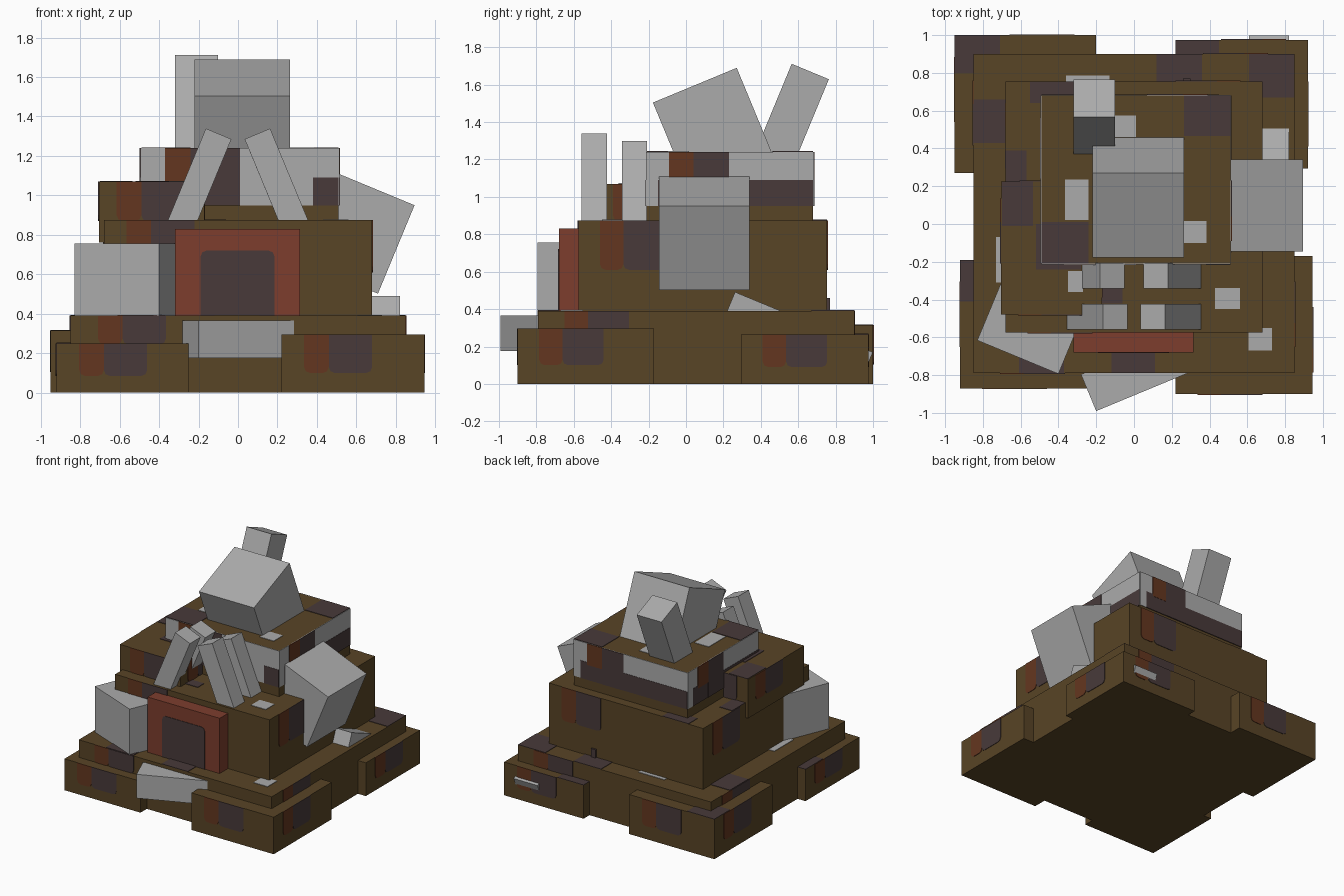
import bpy, bmesh, math
from mathutils import Vector

cube = bpy.data.objects.get("Cube")
if cube:
    bpy.data.objects.remove(cube, do_unlink=True)


def material(name, r, g, b):
    m = bpy.data.materials.new(name)
    m.use_nodes = True
    m.diffuse_color = (r, g, b, 1)
    m.node_tree.nodes["Principled BSDF"].inputs["Base Color"].default_value = (r, g, b, 1)
    return m


BROWN = material("brown earth", 0.098, 0.058, 0.019)
GREY = material("grey stone", 0.41, 0.41, 0.41)
RED = material("red clay", 0.205, 0.048, 0.027)
DARK = material("dark umber", 0.065, 0.042, 0.042)
RUST = material("rust", 0.127, 0.037, 0.014)
PLATE = 0.004


def block(name, mat, center, size, rot=(0, 0, 0), round_axis=None, round_end=0):
    """Box; round_axis softens the upper (1) or lower (-1) corners of a plate."""
    bm = bmesh.new()
    bmesh.ops.create_cube(bm, size=1)
    bmesh.ops.scale(bm, vec=Vector(size), verts=bm.verts)
    if round_axis is not None:
        edges = [e for e in bm.edges
                 if abs((e.verts[0].co - e.verts[1].co)[round_axis]) > 1e-4
                 and all(abs(v.co[i] - e.verts[0].co[i]) < 1e-4
                         for v in e.verts for i in range(3) if i != round_axis)
                 and e.verts[0].co.z * round_end > 0]
        bmesh.ops.bevel(bm, geom=edges, offset=0.03, segments=2, profile=0.5, affect='EDGES')
    me = bpy.data.meshes.new(name)
    bm.to_mesh(me)
    bm.free()
    me.materials.append(mat)
    ob = bpy.data.objects.new(name, me)
    ob.location = center
    ob.rotation_euler = [math.radians(a) for a in rot]
    bpy.context.collection.objects.link(ob)
    return ob


def span(name, mat, x, y, z, **kw):
    return block(name, mat, [sum(s) / 2 for s in (x, y, z)],
                 [s[1] - s[0] for s in (x, y, z)], **kw)


def side_plate(name, mat, x, y, side, start, end, z, lift=1, soft=False):
    """Thin plate on one side, measured from its left end as seen from outside."""
    t = PLATE * lift
    kw = dict(round_axis=1 if side in ("front", "back") else 0, round_end=-1) if soft else {}
    if side == "front":
        span(name, mat, (x[0] + start, x[0] + end), (y[0] - t, y[0]), z, **kw)
    elif side == "back":
        span(name, mat, (x[1] - end, x[1] - start), (y[1], y[1] + t), z, **kw)
    elif side == "right":
        span(name, mat, (x[1], x[1] + t), (y[0] + start, y[0] + end), z, **kw)
    else:
        span(name, mat, (x[0] - t, x[0]), (y[1] - end, y[1] - start), z, **kw)


SIDES = ("front", "right", "back", "left")


def tier(name, x, y, z, depth, start=0.115):
    span(name, BROWN, x, y, z)
    for s in SIDES:
        low = z[1] - depth
        side_plate(name + "_rust_" + s, RUST, x, y, s, start, start + 0.125, (low, z[1]), soft=True)
        side_plate(name + "_dark_" + s, DARK, x, y, s, start + 0.125, start + 0.345,
                   (low, z[1]), soft=True)


# stepped mound
tier("base", (-0.85, 0.85), (-0.79, 0.9), (0, 0.39), 0.145, 0.14)
tier("front_left_slab", (0.22, 0.945), (-0.9, -0.17), (0, 0.295), 0.195)
tier("front_right_slab", (-0.92, -0.25), (-0.87, -0.19), (0, 0.25), 0.165)
tier("back_right_slab", (-0.95, -0.2), (0.27, 1.0), (0, 0.315), 0.21)
tier("back_left_slab", (0.22, 0.92), (0.295, 0.975), (0, 0.265), 0.175)
tier("middle", (-0.68, 0.68), (-0.575, 0.755), (0.38, 0.875), 0.265)
tier("side_ledge", (-0.705, -0.17), (-0.48, 0.225), (0.76, 1.07), 0.2, 0.09)

# top tier with stone band, dark footing and patches
TX, TY = (-0.49, 0.51), (-0.21, 0.68)
span("top_tier", BROWN, TX, TY, (0.86, 1.24))
for s in SIDES:
    width = 1.0 if s in ("front", "back") else 0.89
    side_plate("stone_band_" + s, GREY, TX, TY, s, 0, width, (0.95, 1.24))
    side_plate("footing_" + s, DARK, TX, TY, s, 0.87 if s == "front" else 0.06, width,
               (0.95, 1.09), 1.5)
    side_plate("band_rust_" + s, RUST, TX, TY, s, 0.12, 0.25, (1.07, 1.24), 2)
    side_plate("band_dark_" + s, DARK, TX, TY, s, 0.25, 0.5 if s == "front" else 0.44,
               (0.95, 1.24), 2)

# flat patches on the upper surfaces: material, height, x range, y range
for i, (mat, z, x0, x1, y0, y1) in enumerate([
        (DARK, 0.315, -0.95, -0.71, 0.8, 1.0),
        (DARK, 0.265, 0.22, 0.45, 0.85, 0.975),
        (DARK, 0.25, -0.92, -0.8, -0.41, -0.19),
        (DARK, 0.39, -0.85, -0.68, 0.43, 0.66),
        (DARK, 0.39, 0.12, 0.36, 0.755, 0.9),
        (DARK, 0.39, 0.61, 0.85, 0.67, 0.9),
        (DARK, 0.39, -0.61, -0.37, -0.79, -0.6),
        (DARK, 0.39, -0.12, 0.11, -0.79, -0.65),
        (GREY, 0.39, 0.605, 0.73, -0.67, -0.55),
        (GREY, 0.39, -0.36, -0.13, 0.755, 0.785),
        (GREY, 0.39, -0.73, -0.68, -0.31, -0.07),
        (DARK, 0.875, -0.55, -0.32, 0.64, 0.755),
        (DARK, 0.875, -0.68, -0.57, 0.225, 0.39),
        (DARK, 0.875, -0.17, -0.06, -0.42, -0.34),
        (GREY, 0.875, 0.43, 0.56, -0.45, -0.34),
        (DARK, 1.07, -0.7, -0.535, -0.01, 0.225),
        (DARK, 1.07, -0.52, -0.28, -0.24, 0.0),
        (GREY, 1.07, -0.35, -0.27, -0.36, -0.25),
        (DARK, 1.24, 0.265, 0.51, 0.465, 0.68),
        (DARK, 1.24, -0.49, -0.24, -0.21, 0.01),
        (GREY, 1.24, -0.365, -0.24, 0.02, 0.235),
        (GREY, 1.24, -0.11, 0.01, 0.46, 0.575),
        (GREY, 1.24, 0.26, 0.385, -0.1, 0.015)]):
    span("top_patch_%d" % i, mat, (x0, x1), (y0, y1), (z, z + PLATE))

# doorway
span("door_frame", RED, (-0.32, 0.315), (-0.68, -0.57), (0.39, 0.83))
span("door_opening", DARK, (-0.19, 0.185), (-0.684, -0.68), (0.39, 0.72),
     round_axis=1, round_end=1)
span("rear_stub", DARK, (0.26, 0.3), (0.75, 0.77), (0.39, 0.46))

# tumbled boulders
block("summit_boulder", GREY, (0.022, 0.14, 1.373), (0.485, 0.485, 0.485), (22.5, 0, 0))
block("chimney", GREY, (-0.21, 0.565, 1.43), (0.218, 0.215, 0.52), (-22.5, 0, 0))
block("left_boulder", GREY, (0.578, 0.098, 0.819), (0.485, 0.485, 0.485), (0, 22.5, 0))
block("right_boulder", GREY, (-0.526, -0.49, 0.53), (0.465, 0.465, 0.45), (0, 0, -22.5))
block("front_stone", GREY, (0.002, -0.793, 0.27), (0.525, 0.21, 0.19), (0, 0, 22.5))
block("left_stone", GREY, (0.75, 0.36, 0.375), (0.14, 0.27, 0.14), (-22.5, 0, 0))
block("back_stone", GREY, (0.715, 0.955, 0.155), (0.21, 0.07, 0.06), (-22.5, 0, 0))

# leaning posts above the doorway
for side, sign in (("left", 1), ("right", -1)):
    for row, y, drop in (("front", -0.49, 0), ("rear", -0.275, 0.04)):
        block("%s_%s_post" % (row, side), GREY,
              (sign * (0.213 + drop * 0.41), y, 1.035 - drop), (0.14, 0.135, 0.6),
              (0, -22.5 * sign, 0))
